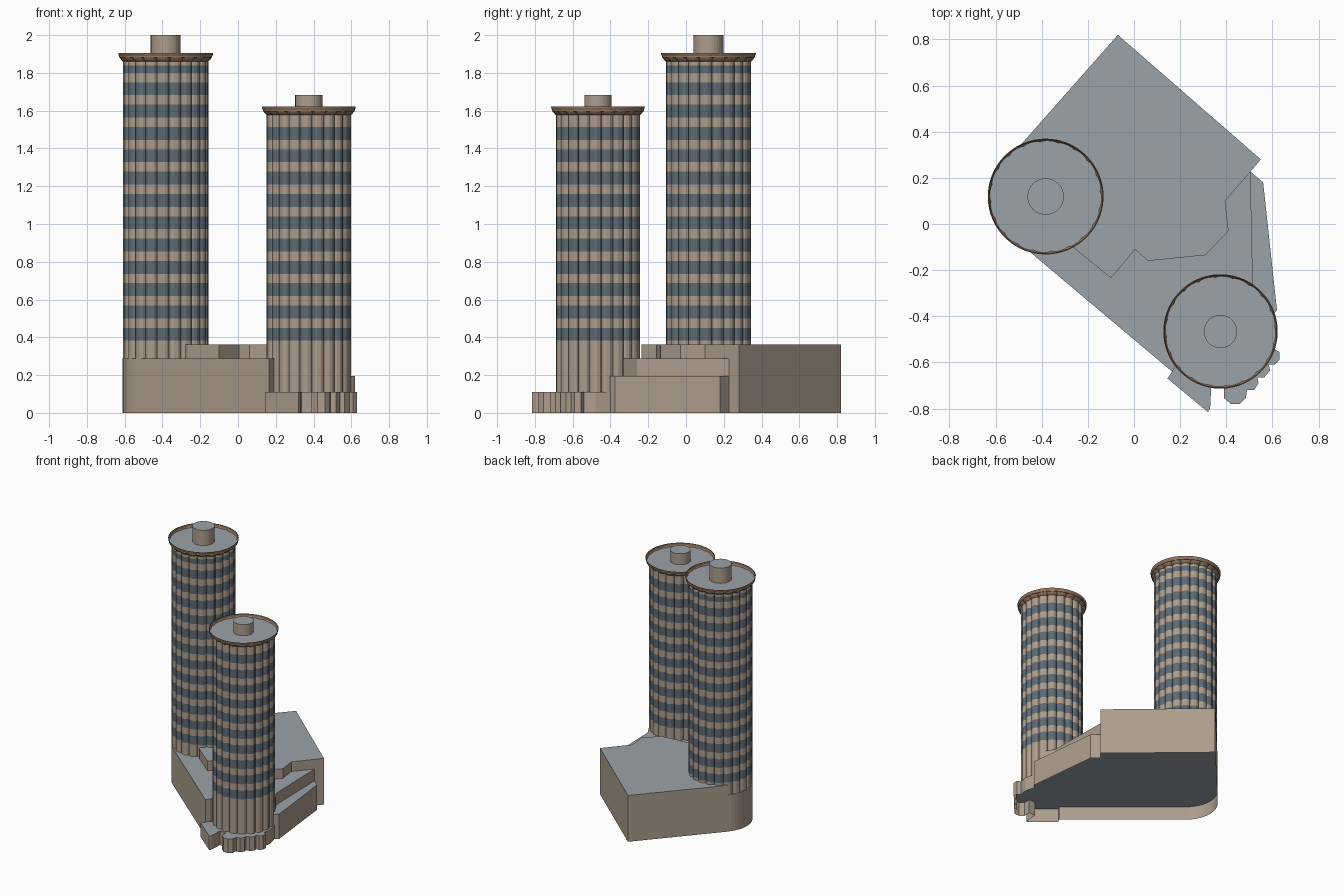
import bpy, bmesh
from math import sin, cos, radians

if "Cube" in bpy.data.objects:
    bpy.data.objects.remove(bpy.data.objects["Cube"])


def material(name, rgb):
    m = bpy.data.materials.new(name)
    m.diffuse_color = (*rgb, 1)
    m.use_nodes = True
    m.node_tree.nodes["Principled BSDF"].inputs["Base Color"].default_value = m.diffuse_color
    return m


WALL = material("wall_stone", (0.42, 0.34, 0.265))
ROOF = material("roof_grey", (0.33, 0.365, 0.39))
GLASS = material("window_glass", (0.11, 0.145, 0.175))
TRIM = material("cornice_brown", (0.30, 0.19, 0.12))


def finish(name, bm, mats):
    me = bpy.data.meshes.new(name)
    bm.to_mesh(me)
    bm.free()
    for m in mats:
        me.materials.append(m)
    ob = bpy.data.objects.new(name, me)
    bpy.context.collection.objects.link(ob)
    return ob


def block(name, pts, top, bases, roof_up=True):
    """Roof outline with a wall under each edge; bases gives each wall's foot (None = no wall)."""
    n = len(pts)
    area = sum(pts[i][0] * pts[(i + 1) % n][1] - pts[(i + 1) % n][0] * pts[i][1] for i in range(n))
    step = 1 if area > 0 else -1
    bm = bmesh.new()
    hi = [bm.verts.new((x, y, top)) for x, y in pts]
    bm.faces.new(hi[::step if roof_up else -step]).material_index = 1
    for i, z0 in enumerate(bases):
        if z0 is None:
            continue
        j = (i + 1) % n
        lo_i, lo_j = (bm.verts.new((*pts[k], z0)) for k in (i, j))
        bm.faces.new((lo_i, lo_j, hi[j], hi[i])[::step])
    return finish(name, bm, [WALL, ROOF])


def arc(c, r, n, a0, a1, steps):
    return [(c[0] + r * cos(radians(a0 + (a1 - a0) * i / steps)),
             c[1] + r * sin(radians(a0 + (a1 - a0) * i / steps))) for i in range(n)]


def bay_ring(c, r, flute, bays=20):
    """Ring of rounded bays; flute 1 = full notches, 0 = plain circle."""
    shape = [(-9, 0.085), (-6.5, 0.03), (-2.5, 0), (2.5, 0), (6.5, 0.03)]
    pts = []
    for b in range(bays):
        for da, d in shape:
            a, k = radians(b * 18 + 14 + da), r * (1 - d * flute)
            pts.append((c[0] + k * cos(a), c[1] + k * sin(a)))
    return pts


def loft(name, rings, mats, bands, cap=None):
    """Skin a stack of (outline, z) rings; bands gives each strip's material index."""
    bm = bmesh.new()
    vr = [[bm.verts.new((x, y, z)) for x, y in pts] for pts, z in rings]
    n = len(vr[0])
    for a, b, mat in zip(vr, vr[1:], bands):
        for i in range(n):
            j = (i + 1) % n
            bm.faces.new((a[i], a[j], b[j], b[i])).material_index = mat
    if cap is not None:
        bm.faces.new(vr[-1]).material_index = cap
    return finish(name, bm, mats)


def tower(name, c, r, base, top, h, drum_r, drum_top, bands):
    # banded shaft
    levels = [(base, 0)]
    for i in range(bands):
        z = 0.382 + 0.1182 * i
        levels += [(z, 1), (min(z + 0.068, top - 0.02), 0)]
    levels.append((top, 0))
    plan = bay_ring(c, r, 1)
    loft(name + "_shaft", [(plan, z) for z, _ in levels], [WALL, GLASS], [m for _, m in levels])
    # flared cornice blending from bays to a circle, with a sunken roof
    prof = [(0, 0, 1), (0.010, 0.2, 0.6), (0.018, 0.5, 0.2), (0.024, 0.8, 0),
            (0.025, 1, 0), (0.021, 1, 0), (0.020, 0.45, 0)]
    loft(name + "_cornice", [(bay_ring(c, r + d, f), top + h * k) for d, k, f in prof],
         [TRIM, ROOF], [0] * 6, cap=1)
    # rooftop drum
    block(name + "_roof_drum", arc(c, drum_r, 32, 0, 360, 32), drum_top, [top + h * 0.45] * 32)


A, B = (-0.383, 0.119), (0.375, -0.466)

tower("tall_tower", A, 0.226, 0.287, 1.86, 0.046, 0.079, 2.0, 13)
tower("short_tower", B, 0.223, 0.11, 1.577, 0.044, 0.072, 1.683, 10)

# Shared outlines of the podium levels
CORNER = (-0.555, 0.271)
STEP = [(0.505, 0.227), (0.395, 0.10), (0.41, -0.03), (0.31, -0.135), (0.06, -0.16),
        (0.005, -0.11), (-0.10, -0.235), (-0.265, -0.10), A]
ROUND = arc(A, 0.228, 14, 138, 231, 13)
SIDE = [(0.56, 0.18), (0.62, -0.375), (0.595, -0.40)]

# Tall rear block
block("podium_high_block", [CORNER, (-0.07, 0.82), (0.55, 0.28)] + STEP,
      0.363, [0] * 3 + [0.287] * 8 + [None])

# Middle terrace, rounded around the tall tower
block("podium_terrace", ROUND + [(0.165, -0.64), (0.185, -0.61), (0.20, -0.55), B,
                                 (0.555, -0.33), (0.515, -0.26)] + STEP,
      0.287, [0] * 14 + [0.11] * 3 + [0.195] * 3)

# Low side annex
block("side_annex", STEP[:1] + SIDE + [B, (0.555, -0.33), (0.515, -0.26)], 0.195, [0, 0, 0, 0.11])

# Entrance level with scalloped bays round the short tower
WING = [
    (0.185, -0.61), (0.165, -0.64), (0.145, -0.67), (0.32, -0.815), (0.33, -0.80), (0.335, -0.703),
    (0.39, -0.703), (0.39, -0.755), (0.42, -0.78), (0.46, -0.78), (0.485, -0.755), (0.49, -0.72),
    (0.52, -0.72), (0.54, -0.69), (0.535, -0.665), (0.565, -0.665), (0.59, -0.635), (0.585, -0.61),
    (0.61, -0.61), (0.63, -0.59), (0.63, -0.555), (0.605, -0.54), (0.615, -0.48), (0.595, -0.40), B]
block("entrance_level", WING, 0.11, [None] + [0] * 22)

# Raised floor inside the open-bottomed podium
block("podium_floor", ROUND + [(0.165, -0.64), B] + SIDE[::-1] + STEP[:1] + [(0.55, 0.28), (-0.07, 0.82)],
      0.105, [], roof_up=False)
